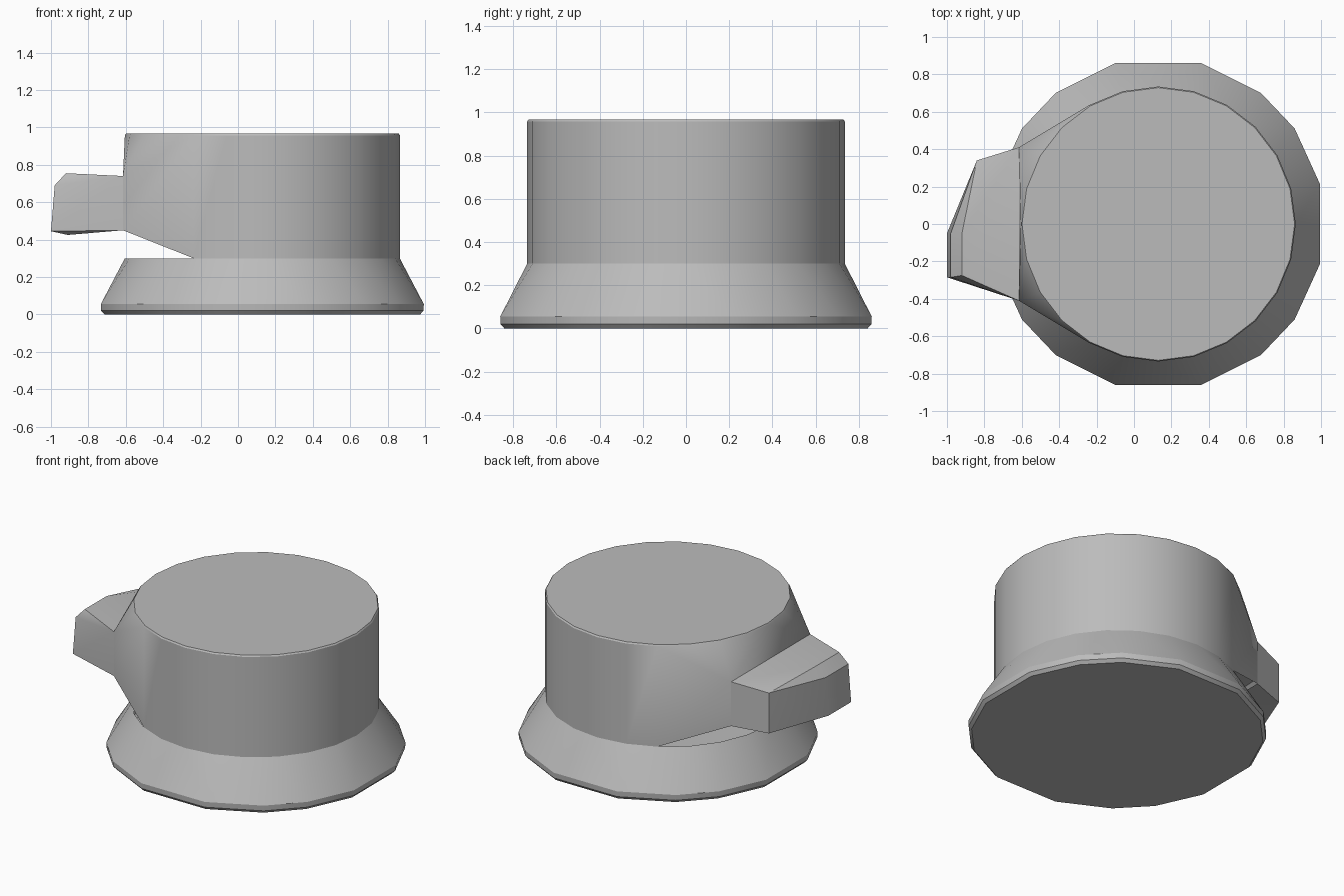
import bpy, bmesh, math

if "Cube" in bpy.data.objects:
    bpy.data.objects.remove(bpy.data.objects["Cube"])

CENTRE = 0.13      # x of the round body's axis
RADIUS = 0.735
SEAM = 0.3         # height where skirt meets body
MOUNT_X = -0.615   # plane where handle meets body

grey = bpy.data.materials.new("plain_grey")
grey.use_nodes = True
colour = (0.5, 0.5, 0.5, 1)
grey.diffuse_color = colour
grey.node_tree.nodes["Principled BSDF"].inputs["Base Color"].default_value = colour


def ring(radius, z, angles):
    return [(CENTRE + radius * math.cos(math.radians(a)),
             radius * math.sin(math.radians(a)), z) for a in angles]


def hull_object(name, points, hidden):
    """Convex solid round the points, without faces that pass the hidden test."""
    bm = bmesh.new()
    for p in points:
        bm.verts.new(p)
    result = bmesh.ops.convex_hull(bm, input=bm.verts)
    loose = [v for v in bm.verts if not v.link_faces]
    bmesh.ops.delete(bm, geom=loose, context='VERTS')
    bmesh.ops.dissolve_limit(bm, angle_limit=0.01, verts=bm.verts, edges=bm.edges)
    bmesh.ops.recalc_face_normals(bm, faces=bm.faces)
    inner = [f for f in bm.faces if all(hidden(v.co) for v in f.verts)]
    bmesh.ops.delete(bm, geom=inner, context='FACES')
    mesh = bpy.data.meshes.new(name)
    bm.to_mesh(mesh)
    bm.free()
    mesh.materials.append(grey)
    obj = bpy.data.objects.new(name, mesh)
    bpy.context.collection.objects.link(obj)
    bpy.ops.object.select_all(action='DESELECT')
    obj.select_set(True)
    bpy.context.view_layer.objects.active = obj
    bpy.ops.object.shade_smooth_by_angle(angle=math.radians(28))
    return obj


def on_seam(co):
    return abs(co.z - SEAM) < 1e-4


def on_mount(co):
    return abs(co.x - MOUNT_X) < 1e-4


round_angles = [i * 360 / 24 for i in range(24)]
mount = [(MOUNT_X, y, z) for y in (-0.41, 0.41) for z in (0.45, 0.74)]

# Round body, drawn out to a flat mount for the handle
body_points = (ring(RADIUS, SEAM, round_angles) + ring(RADIUS, 0.958, round_angles)
               + ring(RADIUS - 0.006, 0.967, round_angles) + mount)
hull_object("body", body_points, lambda co: on_seam(co) or on_mount(co))

# Flared skirt with a faceted rim
quarter = [14, 35, 52, 75]
rim_angles = quarter + [180 - a for a in quarter]
rim_angles += [-a for a in rim_angles]
skirt_points = (ring(RADIUS, SEAM, round_angles) + ring(0.89, 0.055, rim_angles)
                + ring(0.888, 0.02, rim_angles) + ring(0.87, 0.0, rim_angles))
hull_object("skirt", skirt_points, on_seam)

# Lopsided side handle with a chamfered outer end
handle_points = mount + [
    (-0.84, 0.34, 0.435), (-0.84, 0.34, 0.70),
    (-0.92, -0.05, 0.755), (-0.92, -0.275, 0.755),
    (-0.98, -0.05, 0.69), (-0.98, -0.285, 0.69),
    (-1.0, -0.05, 0.445), (-1.0, -0.285, 0.445),
    (-0.91, -0.05, 0.425), (-0.91, -0.28, 0.425),
]
hull_object("handle", handle_points, on_mount)
